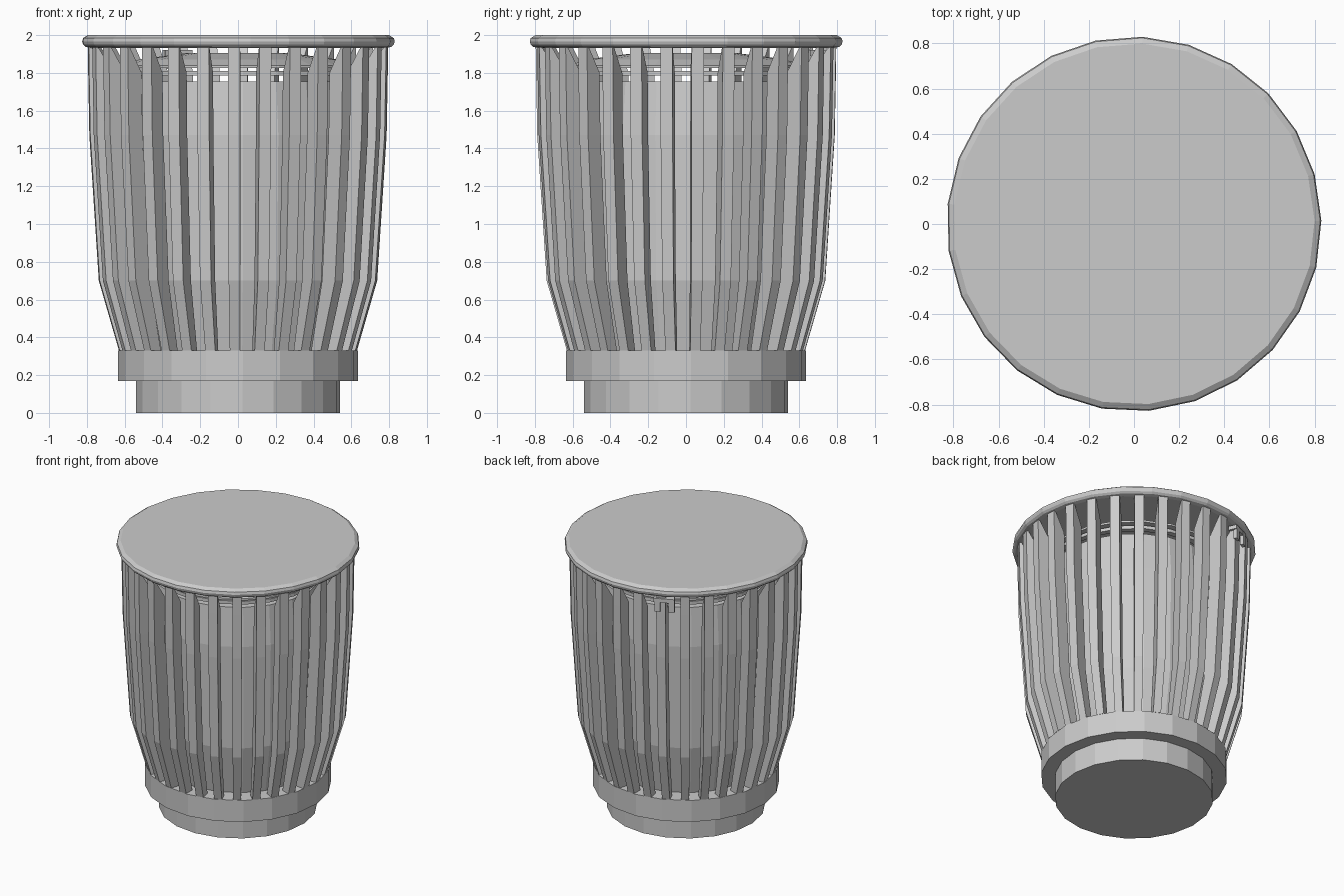
import bpy, bmesh
from math import cos, sin, radians, tau
from mathutils import Matrix, Vector

if "Cube" in bpy.data.objects:
    bpy.data.objects.remove(bpy.data.objects["Cube"], do_unlink=True)

grey = bpy.data.materials.new("plain grey")
grey.use_nodes = True
COLOUR = (0.6, 0.6, 0.6, 1)
grey.diffuse_color = COLOUR
grey.node_tree.nodes["Principled BSDF"].inputs["Base Color"].default_value = COLOUR


def finish(name, bm):
    bmesh.ops.recalc_face_normals(bm, faces=bm.faces)
    mesh = bpy.data.meshes.new(name)
    bm.to_mesh(mesh)
    bm.free()
    mesh.materials.append(grey)
    obj = bpy.data.objects.new(name, mesh)
    bpy.context.collection.objects.link(obj)
    return obj


def lathe(name, profile, sides, phase=0.0, ring=False):
    """Turn (radius, z) points round z; cap the ends, or join them as a ring."""
    bm = bmesh.new()
    loops = []
    for r, z in profile:
        loops.append([bm.verts.new((r * cos(a), r * sin(a), z))
                      for a in (radians(phase) + tau * i / sides for i in range(sides))])
    pairs = list(zip(loops, loops[1:]))
    if ring:
        pairs.append((loops[-1], loops[0]))
    else:
        bm.faces.new(loops[0])
        bm.faces.new(loops[-1])
    for low, high in pairs:
        for i in range(sides):
            j = (i + 1) % sides
            bm.faces.new((low[i], low[j], high[j], high[i]))
    return finish(name, bm)


def box(name, size, radius, z, angle):
    bm = bmesh.new()
    bmesh.ops.create_cube(bm, size=1)
    bmesh.ops.scale(bm, vec=size, verts=bm.verts)
    bmesh.ops.translate(bm, vec=(radius, 0, z), verts=bm.verts)
    bmesh.ops.rotate(bm, matrix=Matrix.Rotation(radians(angle), 3, 'Z'), verts=bm.verts)
    return finish(name, bm)


# Stepped foot and base collar
lathe("foot", [(0.54, 0), (0.54, 0.168)], 20, 2.5)
lathe("base_collar", [(0.636, 0.168), (0.636, 0.33)], 20, 2.5)

# Inner bin, following the curve of the slats
lathe("inner_bin", [(0.51, 0.33), (0.59, 0.70), (0.61, 1.47), (0.58, 1.755)], 20, 2.5)

# Low domed inner lid and the thin ring under it
lathe("inner_lid", [(0.62, 1.825), (0.62, 1.84), (0.52, 1.872), (0.27, 1.905)], 20, 2.5)
lathe("inner_ring", [(0.56, 1.785), (0.60, 1.785), (0.60, 1.81), (0.56, 1.81)], 20, 2.5, True)

# Rounded top rim closed by a flat cover
lathe("top_cover", [(0.785, 1.932), (0.812, 1.938), (0.825, 1.95), (0.83, 1.966),
                    (0.825, 1.984), (0.80, 2.0)], 25, 1)

# Slats: (z, outer radius, depth, width) for each section
SECTIONS = [(0.33, 0.63, 0.07, 0.054), (0.70, 0.737, 0.095, 0.06),
            (1.47, 0.787, 0.095, 0.064), (1.80, 0.793, 0.095, 0.064),
            (1.935, 0.795, 0.015, 0.064)]
bm = bmesh.new()
for n in range(30):
    turn = Matrix.Rotation(radians(4.5 + 12 * n), 3, 'Z')
    rows = []
    for z, r, depth, width in SECTIONS:
        w = width / 2
        corners = [(r, -w, z), (r, w, z), (r - depth, w, z), (r - depth, -w, z)]
        rows.append([bm.verts.new(turn @ Vector(c)) for c in corners])
    bm.faces.new(rows[0])
    bm.faces.new(rows[-1])
    for low, high in zip(rows, rows[1:]):
        for i in range(4):
            j = (i + 1) % 4
            bm.faces.new((low[i], low[j], high[j], high[i]))
finish("slats", bm)

# Small latch hanging under the rim, with two prongs
box("latch_plate", (0.06, 0.14, 0.03), 0.78, 1.905, 114)
for side, name in ((-3, "latch_prong_right"), (4, "latch_prong_left")):
    box(name, (0.025, 0.04, 0.10), 0.80, 1.87, 114 + side)
